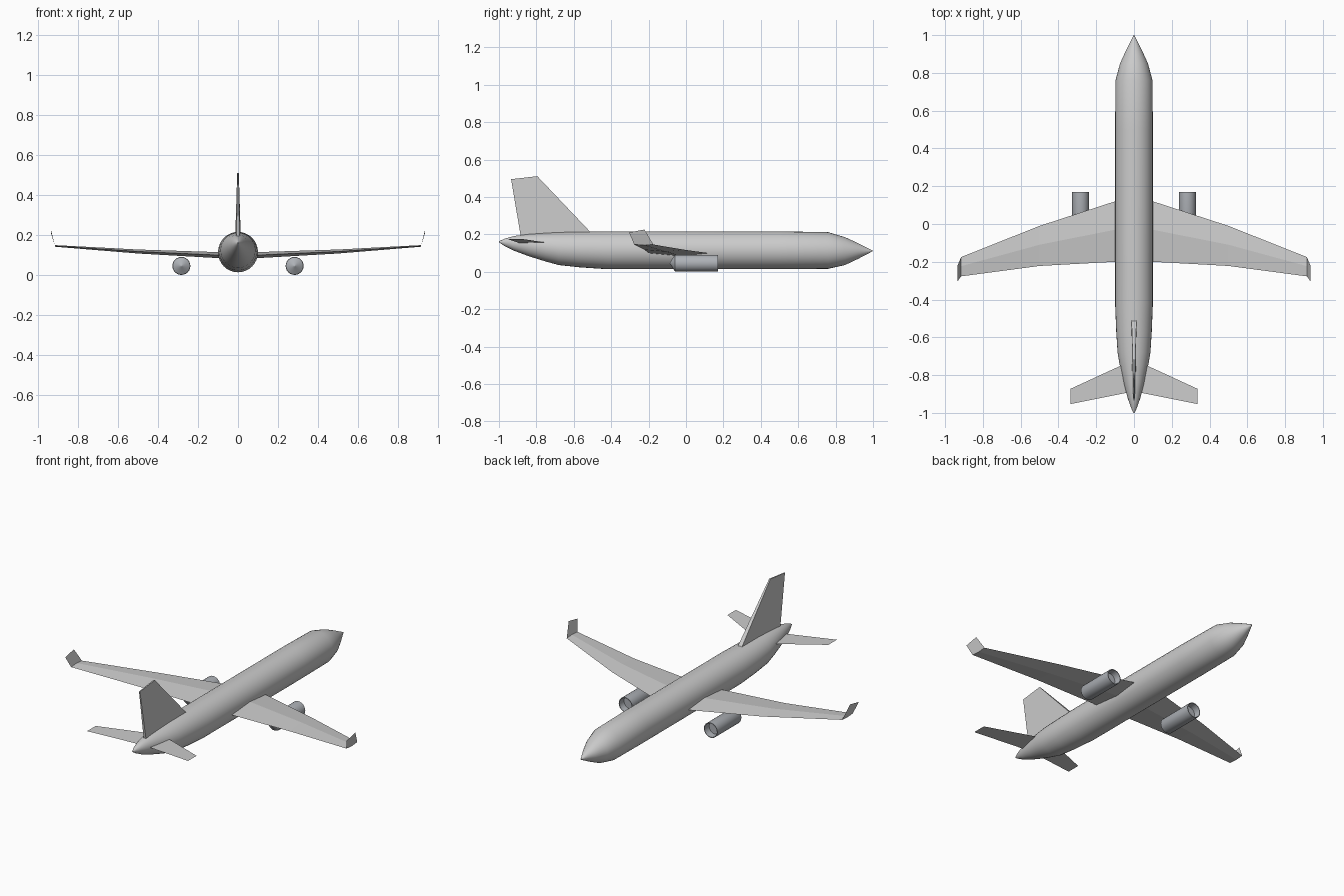
import bpy, bmesh
from math import cos, sin, pi, radians

if "Cube" in bpy.data.objects:
    bpy.data.objects.remove(bpy.data.objects["Cube"])


def make(name, verts, faces, smooth=None, mirror=False, color=None, recalc=True):
    me = bpy.data.meshes.new(name)
    me.from_pydata(verts, [], faces)
    bm = bmesh.new()
    bm.from_mesh(me)
    if recalc:
        bmesh.ops.recalc_face_normals(bm, faces=bm.faces)
    bm.to_mesh(me)
    bm.free()
    ob = bpy.data.objects.new(name, me)
    bpy.context.collection.objects.link(ob)
    if mirror:
        ob.modifiers.new("Mirror", 'MIRROR')
    if color:
        mat = bpy.data.materials.new(name + "_paint")
        mat.diffuse_color = color
        mat.use_nodes = True
        mat.node_tree.nodes["Principled BSDF"].inputs["Base Color"].default_value = mat.diffuse_color
        me.materials.append(mat)
    if smooth:
        bpy.ops.object.select_all(action='DESELECT')
        bpy.context.view_layer.objects.active = ob
        ob.select_set(True)
        bpy.ops.object.shade_smooth_by_angle(angle=radians(smooth))
    return ob


def loft(rings):
    """Skin closed rings of equal size and cap both ends."""
    n = len(rings[0])
    verts = [v for r in rings for v in r]
    faces = [(i * n + j, i * n + (j + 1) % n, (i + 1) * n + (j + 1) % n, (i + 1) * n + j)
             for i in range(len(rings) - 1) for j in range(n)]
    last = (len(rings) - 1) * n
    faces += [tuple(range(n)), tuple(range(last, last + n))]
    return verts, faces


def ellipse(x, y, z, rx, rz, n):
    return [(x + rx * cos(2 * pi * k / n), y, z + rz * sin(2 * pi * k / n)) for k in range(n)]


# Fuselage: y, half width, bottom z, top z
stations = [(-1.0, .003, .157, .163), (-.97, .017, .138, .177), (-.92, .034, .113, .191),
            (-.84, .055, .083, .202), (-.75, .075, .055, .208), (-.68, .087, .036, .212),
            (-.57, .094, .024, .214), (-.42, .1, .014, .216), (.5, .1, .014, .216),
            (.76, .098, .016, .212), (.85, .074, .036, .185), (.92, .042, .069, .153),
            (1.0, .001, .111, .113)]
rings = [ellipse(0, y, (b + t) / 2, w, (t - b) / 2, 32) for y, w, b, t in stations]
make("fuselage", *loft(rings), smooth=35)


# Wings: x, leading y, trailing y, edge z, half thickness
def airfoil(x, lead, trail, z, t):
    ridge = lead + .47 * (trail - lead)
    return [(x, lead, z), (x, ridge, z + t), (x, trail, z), (x, ridge, z - t)]


wing = [airfoil(*s) for s in [(.04, .14, -.197, .097, .015), (.1, .12, -.2, .1, .015),
                              (.5, -.01, -.222, .118, .010), (.915, -.175, -.277, .146, .004)]]
make("wings", *loft(wing), mirror=True)

# Winglets: thin sheets at the wing tips
make("winglets", [(.915, -.175, .146), (.915, -.277, .146), (.935, -.304, .21), (.935, -.222, .226)],
     [(0, 1, 2, 3)], mirror=True)

# Tailplane: thin sheets with a little dihedral
make("tailplane", [(.02, -.727, .153), (.335, -.872, .175), (.335, -.953, .175), (.02, -.89, .153)],
     [(0, 1, 2, 3)], mirror=True)


# Tail fin: blunt leading edge, thinner towards the tip
def fin_ring(lead, trail, wl, wt):
    return [(-wl, *lead), (wl, *lead), (wt, *trail), (-wt, *trail)]


fin = [fin_ring((-.485, .185), (-.883, .185), .014, .008),
       fin_ring((-.795, .511), (-.935, .495), .004, .003)]
make("tail_fin", *loft(fin))

# Engines: tail cone, shell, and recessed intake
profile = [(-.087, .002), (-.06, .043), (-.055, .045), (.17, .045), (.17, .041), (.13, .038)]
engine = [ellipse(.283, y, .046, r, r, 24) for y, r in profile]
make("engines", *loft(engine), smooth=30, mirror=True, color=(.42, .44, .47, 1))
